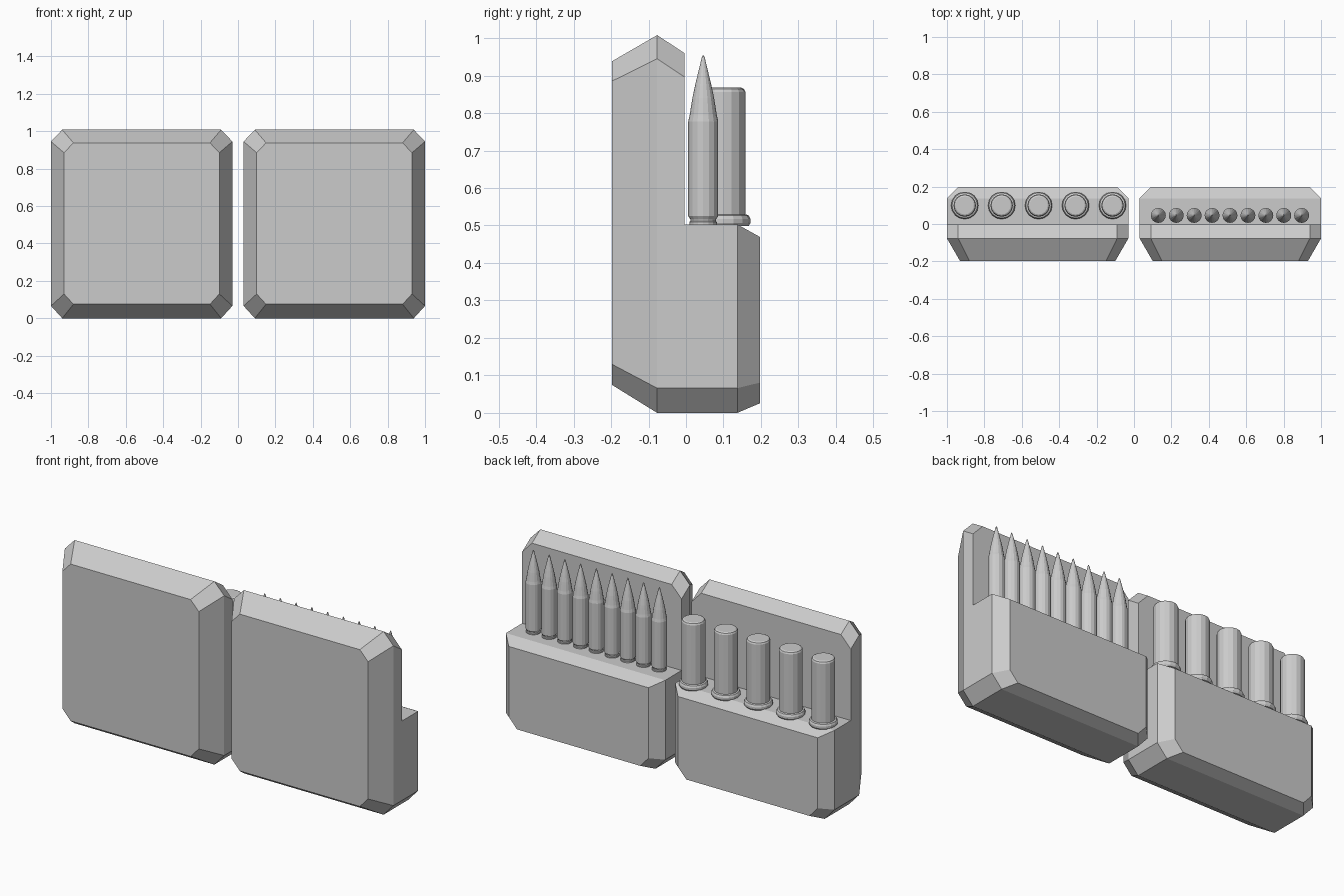
import bpy, bmesh, math

if "Cube" in bpy.data.objects:
    bpy.data.objects.remove(bpy.data.objects["Cube"])

grey = bpy.data.materials.new("light grey")
grey.diffuse_color = (0.6, 0.6, 0.6, 1)
grey.use_nodes = True
grey.node_tree.nodes["Principled BSDF"].inputs["Base Color"].default_value = grey.diffuse_color


def finish(name, bm):
    bmesh.ops.remove_doubles(bm, verts=bm.verts, dist=0.0005)
    bmesh.ops.recalc_face_normals(bm, faces=bm.faces)
    me = bpy.data.meshes.new(name)
    bm.to_mesh(me)
    bm.free()
    me.materials.append(grey)
    return me


def place(name, me, x, y=0, z=0):
    ob = bpy.data.objects.new(name, me)
    ob.location = (x, y, z)
    bpy.context.collection.objects.link(ob)


def loft(name, sections):
    """Chamfered pouch: each section is y, half width, corner x, then z levels."""
    bm = bmesh.new()
    rings = []
    for y, w, c, z0, z1, z2, z3 in sections:
        pts = [(-w + c, z0), (w - c, z0), (w, z1), (w, z2),
               (w - c, z3), (-w + c, z3), (-w, z2), (-w, z1)]
        rings.append([bm.verts.new((x, y, z)) for x, z in pts])
    for a, b in zip(rings, rings[1:]):
        for i in range(8):
            j = (i + 1) % 8
            f = bm.faces.new((a[i], a[j], b[j], b[i]))
            if f.calc_area() < 1e-6:
                bm.faces.remove(f)
    bm.faces.new(rings[0])
    bm.faces.new(rings[-1])
    return finish(name, bm)


def lathe(name, profile, sides=16):
    """Closed round part from (radius, height) points."""
    bm = bmesh.new()
    rings = [[bm.verts.new((r * math.cos(2 * math.pi * i / sides),
                            r * math.sin(2 * math.pi * i / sides), z))
              for i in range(sides)] for r, z in profile]
    for a, b in zip(rings, rings[1:]):
        for i in range(sides):
            j = (i + 1) % sides
            bm.faces.new((a[i], a[j], b[j], b[i]))
    bm.faces.new(rings[0])
    bm.faces.new(rings[-1])
    return finish(name, bm)


# Two pouches: tall front plate with a lower pocket behind it
W = 0.485
pouch = loft("pouch", [
    (-0.198, W - 0.07, 0.05, 0.075, 0.13, 0.885, 0.938),
    (-0.077, W, 0.06, 0, 0.066, 0.945, 1.008),
    (-0.004, W, 0.06, 0, 0.066, 0.896, 0.96),
    (-0.004, W, 0.06, 0, 0.066, 0.503, 0.503),
    (0.137, W, 0.06, 0, 0.066, 0.503, 0.503),
    (0.198, W - 0.06, 0.05, 0.026, 0.081, 0.469, 0.469),
])
place("left_pouch", pouch, -0.515)
place("right_pouch", pouch, 0.515)

# Row of wide blunt shells in the left pouch
shell = lathe("shell", [
    (0.068, -0.005), (0.073, 0.004), (0.073, 0.014), (0.068, 0.024),
    (0.06, 0.027), (0.06, 0.353), (0.056, 0.361), (0.048, 0.365)])
for i in range(5):
    place(f"shell_{i + 1}", shell, -0.905 + 0.1975 * i, 0.099, 0.503)

# Row of slim pointed cartridges in the right pouch
cartridge = lathe("cartridge", [
    (0.037, -0.005), (0.037, 0.006), (0.034, 0.009), (0.034, 0.013),
    (0.04, 0.022), (0.04, 0.275), (0.0365, 0.29), (0.031, 0.325),
    (0.029, 0.337), (0.022, 0.37), (0.004, 0.445), (0.001, 0.451)])
for i in range(9):
    place(f"cartridge_{i + 1}", cartridge, 0.13 + 0.0958 * i, 0.046, 0.503)
